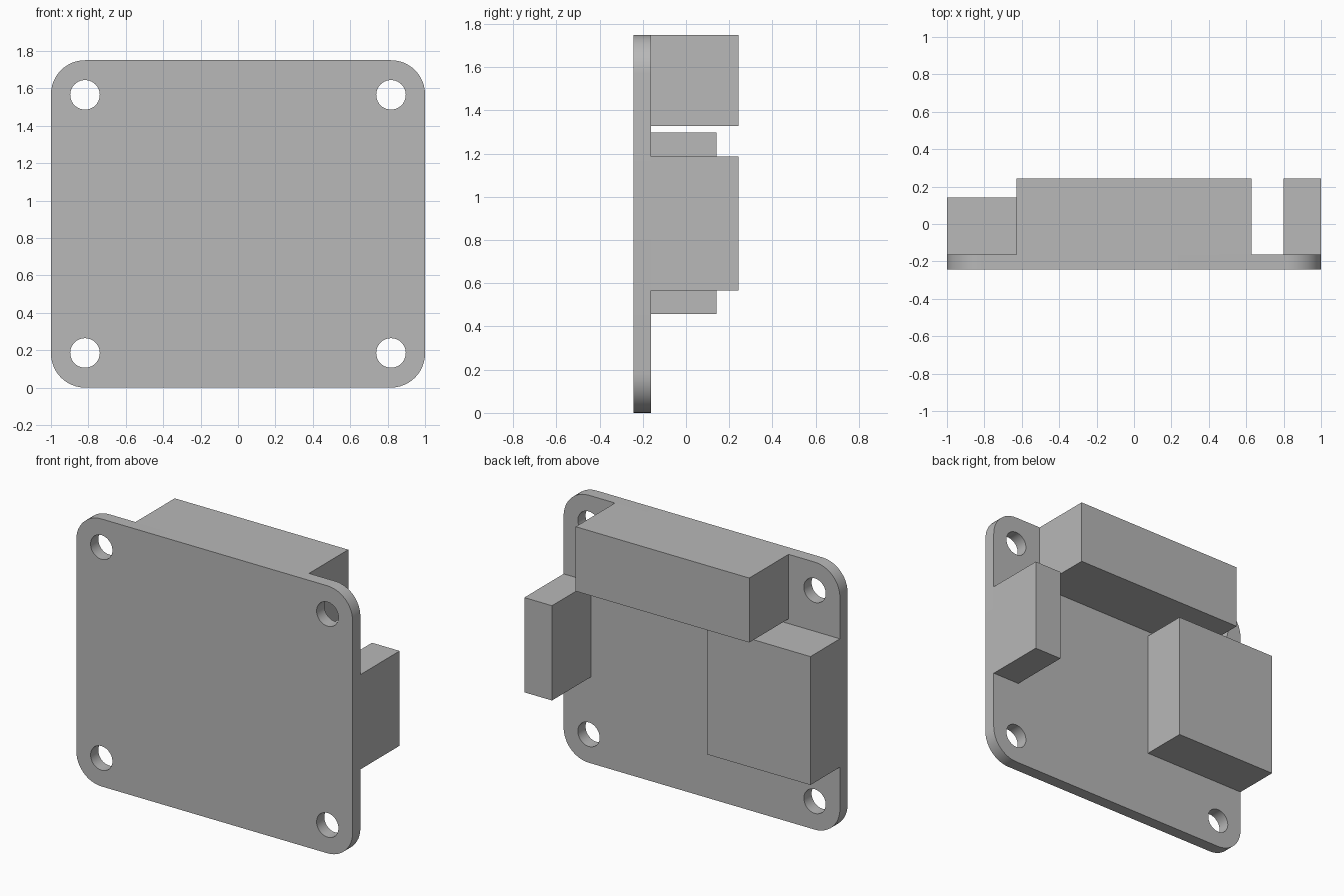
import bpy, bmesh, math
from mathutils import Matrix, Vector

if "Cube" in bpy.data.objects:
    bpy.data.objects.remove(bpy.data.objects["Cube"], do_unlink=True)

FRONT, BACK, DEEP, SHALLOW = -0.243, -0.163, 0.243, 0.142
HEIGHT = 1.75

grey = bpy.data.materials.new("light_grey")
grey.use_nodes = True
colour = (0.48, 0.48, 0.48, 1)
grey.diffuse_color = colour
grey.node_tree.nodes["Principled BSDF"].inputs["Base Color"].default_value = colour


def finish(name, bm):
    """Turn a bmesh into a named object."""
    mesh = bpy.data.meshes.new(name)
    bm.to_mesh(mesh)
    bm.free()
    mesh.materials.append(grey)
    obj = bpy.data.objects.new(name, mesh)
    bpy.context.collection.objects.link(obj)
    return obj


def box(low, high):
    """Make a bmesh box between two corners."""
    low, high = Vector(low), Vector(high)
    bm = bmesh.new()
    matrix = Matrix.Translation((low + high) / 2) @ Matrix.Diagonal((*(high - low), 1))
    bmesh.ops.create_cube(bm, size=1, matrix=matrix)
    return bm


# Mounting plate with rounded corners
bm = box((-1, FRONT, 0), (1, BACK, HEIGHT))
corners = [e for e in bm.edges if abs(e.verts[0].co.y - e.verts[1].co.y) > 0.01]
bmesh.ops.bevel(bm, geom=corners, offset=0.182, segments=12, profile=0.5, affect='EDGES')
plate = finish("mounting_plate", bm)

# Four screw holes
bm = bmesh.new()
for x in (-0.818, 0.818):
    for z in (0.185, HEIGHT - 0.185):
        matrix = Matrix.Translation((x, (FRONT + BACK) / 2, z)) @ Matrix.Rotation(math.pi / 2, 4, 'X')
        bmesh.ops.create_cone(bm, cap_ends=True, segments=40, radius1=0.079,
                              radius2=0.079, depth=0.3, matrix=matrix)
cutter = finish("screw_hole_cutter", bm)
cutter.hide_render = True
cut = plate.modifiers.new("screw_holes", 'BOOLEAN')
cut.operation = 'DIFFERENCE'
cut.solver = 'EXACT'
cut.object = cutter
bpy.ops.object.select_all(action='DESELECT')
bpy.context.view_layer.objects.active = plate
plate.select_set(True)
bpy.ops.object.modifier_apply(modifier=cut.name)
bpy.data.objects.remove(cutter, do_unlink=True)
bpy.ops.object.shade_smooth_by_angle(angle=math.radians(30))

# Connector blocks on the back of the plate
finish("top_block", box((-0.628, BACK, 1.328), (0.628, DEEP, HEIGHT)))
finish("right_wide_block", box((-1, BACK, 0.457), (-0.25, SHALLOW, 1.297)))
finish("left_narrow_block", box((0.8, BACK, 0.567), (1, DEEP, 1.187)))
